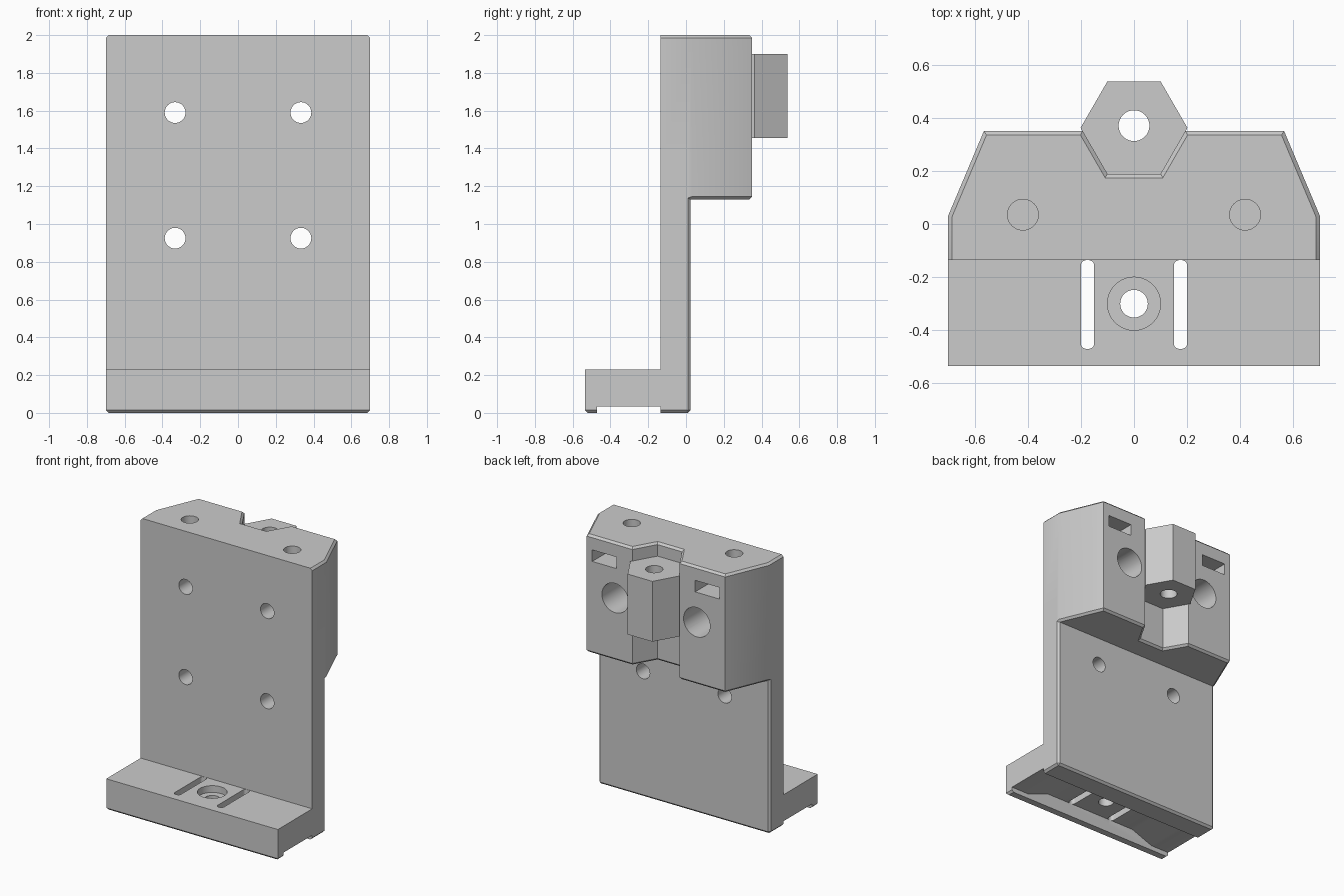
import bpy, bmesh, math
from mathutils import Vector

if "Cube" in bpy.data.objects:
    bpy.data.objects.remove(bpy.data.objects["Cube"])

C = 0.015  # edge chamfer


def prism(name, pts, axis, lo, hi, bevel=None):
    """Extrude a 2D profile along an axis; bevel(midpoint, direction) picks chamfered edges."""
    def place(p, h):
        return {'X': (h, p[0], p[1]), 'Y': (p[0], h, p[1]), 'Z': (p[0], p[1], h)}[axis]
    bm = bmesh.new()
    base = bm.faces.new([bm.verts.new(place(p, lo)) for p in pts])
    ext = bmesh.ops.extrude_face_region(bm, geom=[base], use_keep_orig=True)
    move = [v for v in ext['geom'] if isinstance(v, bmesh.types.BMVert)]
    bmesh.ops.translate(bm, verts=move, vec=Vector(place((0, 0), hi - lo)))
    bmesh.ops.recalc_face_normals(bm, faces=bm.faces)
    if bevel:
        edges = [e for e in bm.edges
                 if bevel((e.verts[0].co + e.verts[1].co) / 2,
                          e.verts[1].co - e.verts[0].co)]
        bmesh.ops.bevel(bm, geom=edges, offset=C, segments=1, affect='EDGES')
        bmesh.ops.recalc_face_normals(bm, faces=bm.faces)
    me = bpy.data.meshes.new(name)
    bm.to_mesh(me)
    bm.free()
    ob = bpy.data.objects.new(name, me)
    bpy.context.collection.objects.link(ob)
    return ob


def ring(cx, cy, r, n=40):
    return [(cx + r * math.cos(2 * math.pi * i / n),
             cy + r * math.sin(2 * math.pi * i / n)) for i in range(n)]


def rect(x0, x1, y0, y1):
    return [(x0, y0), (x1, y0), (x1, y1), (x0, y1)]


def rounded(x0, x1, y0, y1, r):
    out = []
    for k, (x, y) in enumerate(rect(x0 + r, x1 - r, y0 + r, y1 - r)):
        for i in range(5):
            a = math.pi + k * math.pi / 2 + i * math.pi / 8
            out.append((x + r * math.cos(a), y + r * math.sin(a)))
    return out


def combine(target, tool, op):
    tool.hide_render = True
    m = target.modifiers.new(op.lower(), 'BOOLEAN')
    m.operation, m.solver, m.object = op, 'EXACT', tool
    bpy.context.view_layer.objects.active = target
    bpy.ops.object.modifier_apply(modifier=m.name)
    bpy.data.objects.remove(tool)


# L-shaped plate and foot, chamfered underneath and along the rear verticals
plate = prism('mounting_bracket',
              [(-0.535, 0), (0.025, 0), (0.025, 1.3), (-0.135, 1.3),
               (-0.135, 0.23), (-0.535, 0.23)], 'X', -0.7, 0.7,
              lambda m, d: m.z < 1e-4 or
              (m.y > 0.02 and abs(m.x) > 0.69 and abs(d.z) > 0.5))

# Upper block with tapered sides and a hexagonal rear notch
HY = 0.362
half = [(0.7, -0.135), (0.7, 0.03), (0.565, 0.35), (0.193, 0.35), (0.1, HY - 0.173)]
outline = half + [(-x, y) for x, y in reversed(half)]
block = prism('upper_block', outline, 'Z', 1.13, 2.0,
              lambda m, d: abs(d.z) < 1e-4 and
              (m.y > 0.05 or (m.z > 1.9 and m.y > -0.13)))
combine(plate, block, 'UNION')

# Hexagonal pillar at the back
combine(plate, prism('hex_pillar', ring(0, HY, 0.201, 6), 'Z', 1.455, 1.9), 'UNION')

# Channel under the foot, deeper towards the middle
cut = [prism('foot_channel',
             [(-0.8, -0.1), (0.8, -0.1), (0.8, 0.035), (0.55, 0.035), (0.38, 0.1),
              (-0.38, 0.1), (-0.55, 0.035), (-0.8, 0.035)], 'Y', -0.47, -0.135),
       prism('foot_hole', ring(0, -0.3, 0.052), 'Z', -0.1, 0.3),
       prism('foot_counterbore', ring(0, -0.3, 0.1), 'Z', 0.18, 0.3),
       prism('pillar_hole', ring(0, HY + 0.008, 0.058), 'Z', 1.4, 1.95)]

for s in (-1, 1):
    # Foot slots
    cut.append(prism('foot_slot', rounded(s * 0.175 - 0.025, s * 0.175 + 0.025,
                                          -0.47, -0.136, 0.02), 'Z', -0.1, 0.3))
    # Face bolt holes, the upper pair widened from the rear
    for z in (0.925, 1.59):
        cut.append(prism('bolt_hole', ring(s * 0.333, z, 0.055), 'Y', -0.3, 0.5))
    cut.append(prism('bolt_counterbore', ring(s * 0.333, 1.59, 0.108), 'Y', 0.025, 0.5))
    # Top screw holes and rear nut slots
    cut.append(prism('top_hole', ring(s * 0.418, 0.035, 0.058), 'Z', 1.73, 2.1))
    cut.append(prism('nut_slot', rect(s * 0.42 - 0.1, s * 0.42 + 0.1, 1.81, 1.895),
                     'Y', -0.06, 0.5))

for c in cut:
    combine(plate, c, 'DIFFERENCE')

# Smooth bores, crisp edges
bpy.ops.object.select_all(action='DESELECT')
plate.select_set(True)
bpy.context.view_layer.objects.active = plate
bpy.ops.object.shade_smooth_by_angle(angle=math.radians(25))
